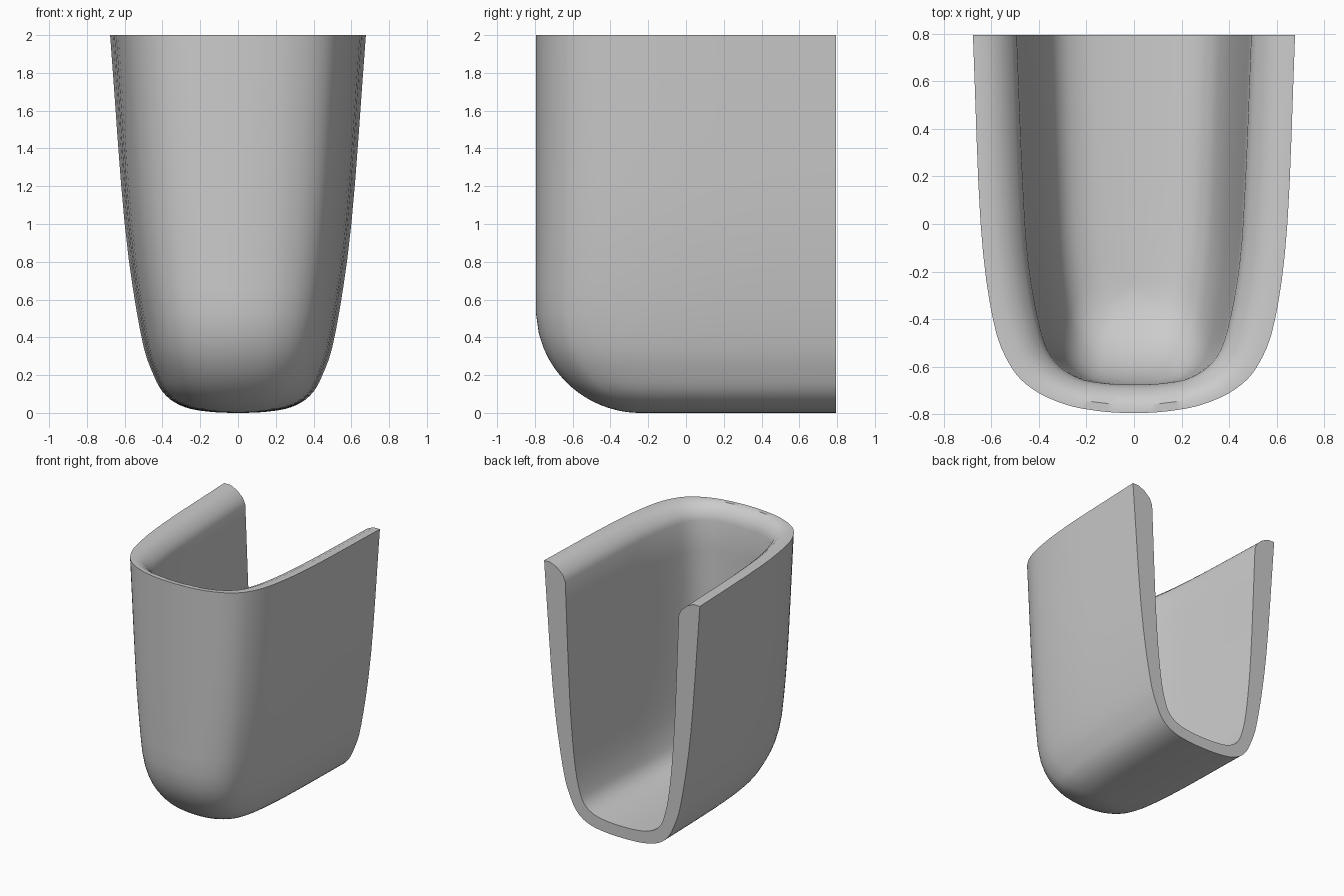
import bpy, bmesh, math
from mathutils import Vector

if "Cube" in bpy.data.objects:
    bpy.data.objects.remove(bpy.data.objects["Cube"], do_unlink=True)

STEPS = 4      # curve samples between section points
BACK = 0.795   # open back plane


def smooth_half(points):
    """Half section as (depth, half width), rounded through its points."""
    p = [Vector(q) for q in points]
    p = [Vector((p[1].x, -p[1].y))] + p + [2 * p[-1] - p[-2]]
    half = []
    for a, b, c, d in zip(p, p[1:], p[2:], p[3:]):
        for i in range(STEPS):
            t = i / STEPS
            half.append(0.5 * (2 * b + (c - a) * t + (2 * a - 5 * b + 4 * c - d) * t * t
                               + (3 * b - a - 3 * c + d) * t ** 3))
    return half + [p[-2]]


def bridge(bm, a, b):
    for i in range(len(a) - 1):
        bm.faces.new((a[i], a[i + 1], b[i + 1], b[i]))


def skin(bm, plan, upright, front, bottom, bend_y=-0.24, bend_z=0.55):
    """Stack plan curves from the bottom up, narrowed to the upright section."""
    plan, upright = smooth_half(plan), smooth_half(upright)
    length, width = plan[-1]
    outline = [(d / length, -w / width) for d, w in reversed(plan[1:])]
    outline += [(d / length, w / width) for d, w in plan]
    rows = []
    for height, half_width in upright:
        z = bottom + max(0, height)
        drop = max(0, (bend_z - z) / (bend_z - bottom))
        y = bend_y + (front - bend_y) * math.sqrt(1 - drop * drop)
        rows.append([bm.verts.new((half_width * w, y + (BACK - y) * d, z))
                     for d, w in outline])
    for a, b in zip(rows, rows[1:]):
        bridge(bm, a, b)
    return rows


bm = bmesh.new()

# Outer skin
outer = skin(
    bm,
    [(0, 0), (.009, .15), (.037, .29), (.1, .425), (.2, .52),
     (.39, .592), (.8, .645), (1.59, .677)],
    [(0, 0), (.006, .15), (.03, .28), (.09, .38), (.2, .447),
     (.42, .515), (1, .6), (2, .677)],
    front=-0.795, bottom=0)

# Inner skin, ending at the lip below the rim
inner = skin(
    bm,
    [(0, 0), (.006, .13), (.03, .24), (.1, .335), (.23, .393),
     (.52, .445), (.9, .47), (1.47, .493)],
    [(0, 0), (.006, .13), (.025, .23), (.075, .315), (.17, .365),
     (.4, .412), (.9, .455), (1.79, .493)],
    front=-0.675, bottom=0.09)

# Rounded rim: narrow flat edge rolling down to the inner lip
rim = [outer[-1]]
for inset, z in ((.3, 2), (.6, 1.975), (.88, 1.93)):
    ring = []
    for a, b in zip(outer[-1], inner[-1]):
        p = a.co.lerp(b.co, inset)
        ring.append(bm.verts.new((p.x, p.y, z)))
    rim.append(ring)
rim.append(inner[-1])
for a, b in zip(rim, rim[1:]):
    bridge(bm, a, b)

# Cut face at the open back
for side in (0, -1):
    bridge(bm, [row[side] for row in outer], [row[side] for row in inner])
    bm.faces.new([ring[side] for ring in rim])

bmesh.ops.remove_doubles(bm, verts=bm.verts, dist=0.0005)
bmesh.ops.recalc_face_normals(bm, faces=bm.faces)

mesh = bpy.data.meshes.new("pedestal_shroud")
bm.to_mesh(mesh)
bm.free()
shroud = bpy.data.objects.new("pedestal_shroud", mesh)
bpy.context.collection.objects.link(shroud)

# Plain ceramic colour
colour = (0.6, 0.6, 0.6, 1)
mat = bpy.data.materials.new("light_grey_ceramic")
mat.use_nodes = True
mat.diffuse_color = colour
mat.node_tree.nodes["Principled BSDF"].inputs["Base Color"].default_value = colour
mesh.materials.append(mat)

bpy.ops.object.select_all(action="DESELECT")
shroud.select_set(True)
bpy.context.view_layer.objects.active = shroud
bpy.ops.object.shade_smooth_by_angle(angle=math.radians(35))
